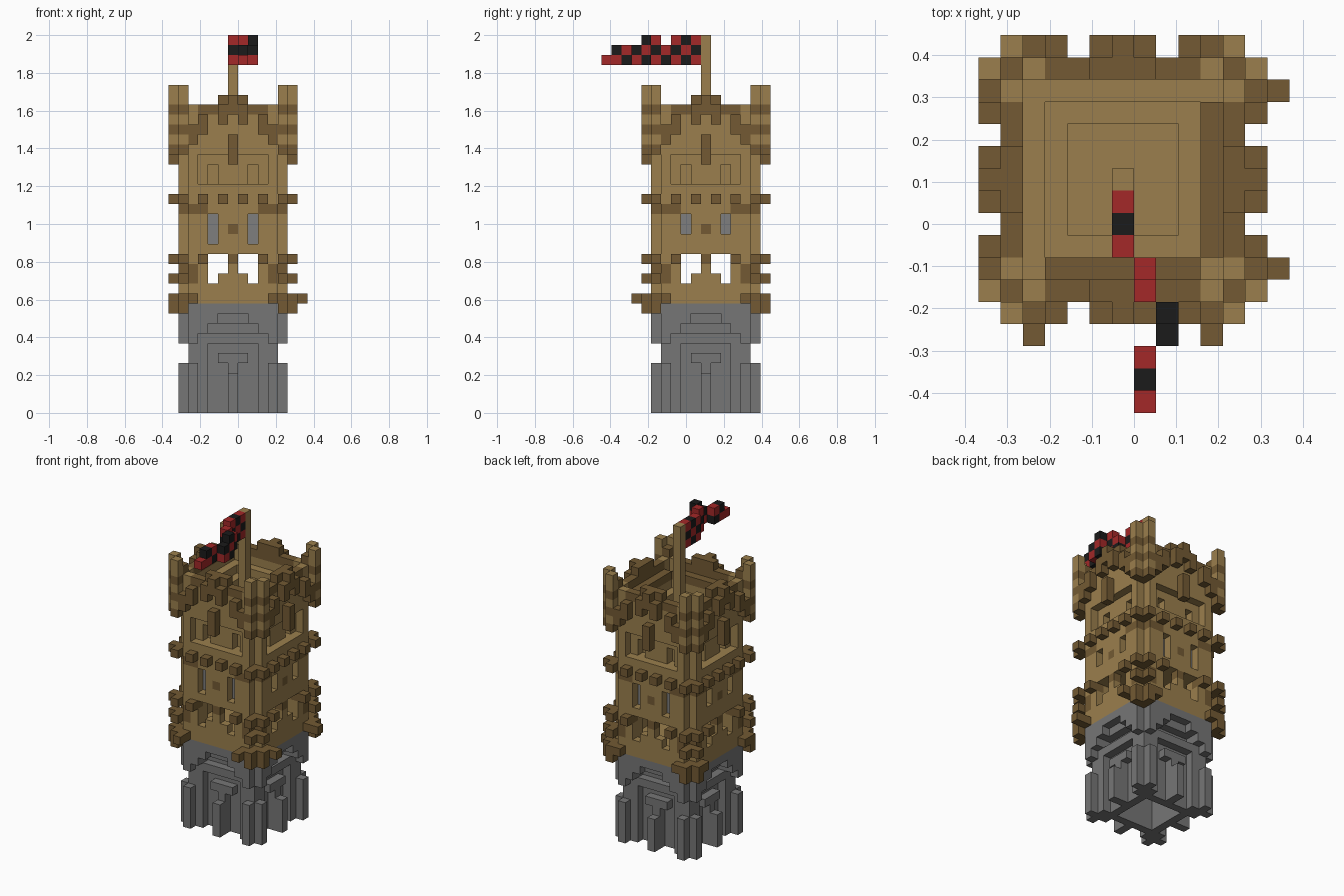
import bpy
import bmesh
from mathutils import Vector

old = bpy.data.objects.get("Cube")
if old:
    bpy.data.objects.remove(old, do_unlink=True)

S = 2 / 38                          # block size
CENTRE = Vector((-S / 2, 2 * S, 0))  # tower axis
FRONT, LEFT, BACK, RIGHT = ALL = range(4)


def make_material(name, srgb):
    colour = [((c / 255 + 0.055) / 1.055) ** 2.4 for c in srgb] + [1]
    m = bpy.data.materials.new(name)
    m.use_nodes = True
    m.diffuse_color = colour
    m.node_tree.nodes["Principled BSDF"].inputs["Base Color"].default_value = colour
    return m


MATS = {
    "stone": make_material("grey stone", (118, 118, 118)),
    "tan": make_material("tan timber", (155, 127, 77)),
    "dark": make_material("dark timber", (115, 90, 51)),
    "glass": make_material("window grey", (126, 126, 126)),
    "red": make_material("flag red", (163, 40, 40)),
    "black": make_material("flag black", (27, 27, 27)),
}
parts = {}                          # part name -> {block: colour}


def block(part, colour, x, y, z):
    parts.setdefault(part, {})[(x, y, z)] = colour


def spots(depth, offsets, rows, faces=ALL):
    """Positions at a depth from the axis, mirrored and repeated on the faces."""
    for f in faces:
        for u in {s * o for o in offsets for s in (-1, 1)}:
            x, y = ((u, -depth), (depth, u), (u, depth), (-depth, u))[f]
            for z in rows:
                yield x, y, z


def side(part, colour, *where):
    for spot in spots(*where):
        block(part, colour, *spot)


def carve(part, *where):
    for spot in spots(*where):
        parts[part].pop(spot, None)


def slab(part, colour, half, z):
    for x in range(-half, half + 1):
        for y in range(-half, half + 1):
            block(part, colour, x, y, z)


def corners(part, colour, rows):
    side(part, colour, 6, [5], rows)
    side(part, colour, 5, [5], rows)


# Stone base: hollow core, waist and overhang with a recessed band
base = "stone_base"
side(base, "stone", 3, range(4), range(11))
side(base, "stone", 4, [3, 4], range(5, 7))
side(base, "stone", 4, [0, 1], [5])
side(base, "stone", 4, range(5), range(7, 11))
carve(base, 4, range(3), [8])
slab(base, "stone", 3, 9)

# Cross-shaped corner piers, narrow middle piers and stepped corbels
piers = "stone_piers"
side(piers, "stone", 4, [0, 3, 4], range(5))
side(piers, "stone", 5, [4], range(5))
side(piers, "stone", 5, [0], range(4))
for offset, start in ((4, 7), (3, 8), (2, 9), (1, 10), (0, 10)):
    side(piers, "stone", 5, [offset], range(start, 11))

# Open gallery with railing and posts
gallery = "gallery"
slab(gallery, "tan", 4, 11)
side(gallery, "tan", 5, range(5), [11, 12])
side(gallery, "tan", 4, [3, 4], range(12, 16))
side(gallery, "tan", 5, [3, 4], range(13, 16))
side(gallery, "tan", 5, [0], range(13, 15))
side(gallery, "tan", 5, [1], [13])
side(gallery, "dark", 5, [0, 3], [15])
side(gallery, "dark", 5, [4], range(13, 15))

# Main walls with recessed upper panels and narrow slots
wall = "timber_wall"
slab(wall, "tan", 4, 16)
side(wall, "tan", 4, range(5), range(16, 28))
side(wall, "tan", 5, range(5), range(16, 23))
side(wall, "tan", 5, [4], range(23, 26))
side(wall, "tan", 5, range(5), range(26, 30))
carve(wall, 4, [2], range(23, 25))
side(wall, "tan", 3, [2], range(23, 25))
side(wall, "dark", 5, [3, 4], [20])
side(wall, "dark", 5, [0], [18])

# Windows set one block into the wall
for faces, rows in (((FRONT, BACK), range(17, 20)), ((LEFT, RIGHT), range(18, 20))):
    carve(wall, 5, [2], rows, faces)
    carve(wall, 4, [2], rows, faces)
    side("windows", "glass", 4, [2], rows, faces)

# Projecting beam ends around each storey
beams = "beam_ends"
corners(beams, "dark", [10, 11, 15, 21])
side(beams, "dark", 5, [5], [13])
side(beams, "dark", 6, [5], [13])
side(beams, "dark", 6, [4], [11])
side(beams, "dark", 7, [4], [11], (FRONT, LEFT))
side(beams, "dark", 6, [3], [15])
side(beams, "dark", 6, [1, 3], [21])

# Roof floor in shallow steps
floor = "roof_floor"
slab(floor, "tan", 4, 26)
side(floor, "tan", 3, range(4), [27])
side(floor, "tan", 4, range(5), [27, 28])
side(floor, "dark", 4, range(4), [29], (FRONT, LEFT))

# Battlements, corbels and corner turrets
top = "battlements"
side(top, "dark", 5, range(5), [30])
side(top, "tan", 5, [4], [30])
side(top, "dark", 5, [0, 1], [31])
side(top, "dark", 6, [0], [30, 31])
side(top, "dark", 6, [0], range(25, 28))
side(top, "dark", 6, [1], [29, 30])
side(top, "dark", 6, [3], [28, 29])
side(top, "dark", 6, [4], [27, 28])
turret = "corner_turrets"
corners(turret, "tan", range(27, 33))
corners(turret, "dark", [26, 28, 30])
side(turret, "dark", 5, [5], [31])
carve(turret, 5, [5], [32])

# Flagpole and waving chequered flag
for z in range(27, 38):
    block("flagpole", "tan", 0, 0, z)
for i, x in enumerate((0, 0, 0, 1, 1, 2, 2, 1, 1, 1)):
    y = -1 - i
    height = 3 if i in (0, 1, 2, 4, 5) else 1 if i == 9 else 2
    for z in range(35, 35 + height):
        red = (y + z) % 2 == 0 or i == 9
        block("flag", "red" if red else "black", x, y, z)

# Turn each part into one mesh of exposed block faces
solid = {key for cells in parts.values() for key in cells}
AXES = [Vector(a) * s for a in ((1, 0, 0), (0, 1, 0), (0, 0, 1)) for s in (-1, 1)]
for name, cells in parts.items():
    bm = bmesh.new()
    used = list(dict.fromkeys(cells.values()))
    for key, colour in cells.items():
        mid = Vector(key) + Vector((0, 0, 0.5))
        for n in AXES:
            if tuple(int(c) for c in Vector(key) + n) in solid:
                continue
            a = Vector((n.y, n.z, n.x)) / 2
            b = n.cross(a)
            quad = (a + b, b - a, -a - b, a - b)
            face = bm.faces.new([bm.verts.new((mid + n / 2 + q) * S + CENTRE) for q in quad])
            face.material_index = used.index(colour)
    bmesh.ops.remove_doubles(bm, verts=bm.verts, dist=S / 100)
    mesh = bpy.data.meshes.new(name)
    bm.to_mesh(mesh)
    bm.free()
    for colour in used:
        mesh.materials.append(MATS[colour])
    bpy.context.collection.objects.link(bpy.data.objects.new(name, mesh))
